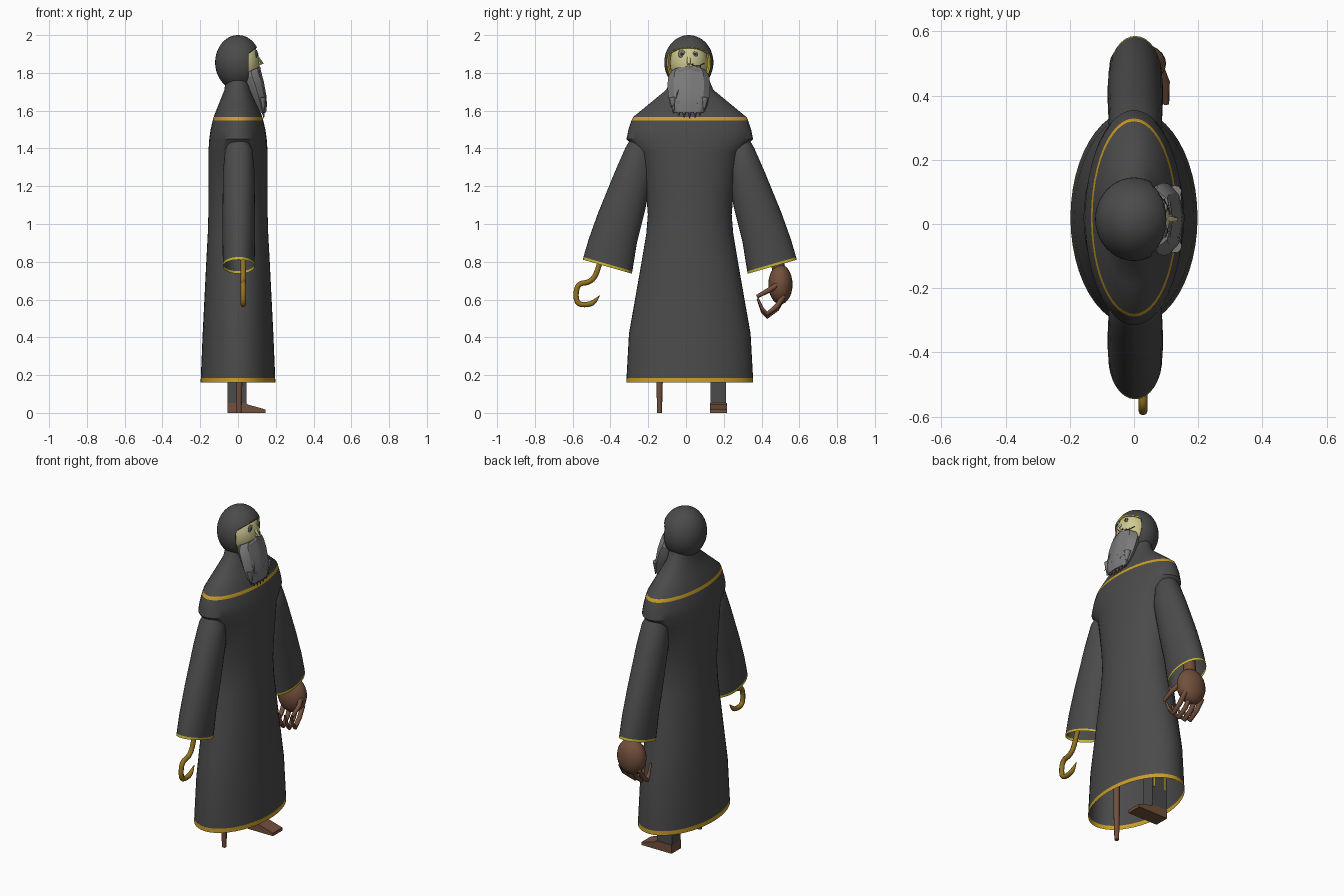
import bpy, bmesh, math
from mathutils import Vector

if "Cube" in bpy.data.objects:
    bpy.data.objects.remove(bpy.data.objects["Cube"])

CY = 0.02  # side-to-side centre of the figure


def material(name, r, g, b):
    m = bpy.data.materials.new(name)
    m.diffuse_color = (r, g, b, 1)
    m.use_nodes = True
    m.node_tree.nodes["Principled BSDF"].inputs["Base Color"].default_value = m.diffuse_color
    return m


CLOTH = material("charcoal cloth", 0.07, 0.07, 0.07)
GOLD = material("gold trim", 0.6, 0.34, 0.02)
YELLOW = material("yellow lining", 0.58, 0.47, 0.03)
BRASS = material("brass", 0.29, 0.17, 0.015)
BROWN = material("brown leather", 0.17, 0.08, 0.045)
SKIN = material("pale skin", 0.62, 0.58, 0.28)
BEARD = material("grey hair", 0.2, 0.2, 0.2)
DARK = material("dark ink", 0.03, 0.03, 0.03)


def finish(ob, mats, angle=35):
    for m in mats:
        ob.data.materials.append(m)
    bpy.ops.object.select_all(action='DESELECT')
    ob.select_set(True)
    bpy.context.view_layer.objects.active = ob
    bpy.ops.object.shade_smooth_by_angle(angle=math.radians(angle))
    return ob


def from_bmesh(name, bm, mats, angle=35):
    bmesh.ops.recalc_face_normals(bm, faces=bm.faces)
    me = bpy.data.meshes.new(name)
    bm.to_mesh(me)
    bm.free()
    ob = bpy.data.objects.new(name, me)
    bpy.context.collection.objects.link(ob)
    return finish(ob, mats, angle)


def loft(name, rings, mats, trim=(), n=40, wave=0.0, cap_first=False, cap_last=False, angle=35):
    """Skin rings of (centre, u axis, v axis); bands listed in trim use the second material."""
    bm = bmesh.new()
    loops = []
    for c, u, v in rings:
        c, u, v = Vector(c), Vector(u), Vector(v)
        loop = []
        for i in range(n):
            a = 2 * math.pi * i / n
            s = 1 + wave * (1 if i % 4 == 0 else -0.5 if i % 4 == 2 else 0)
            loop.append(bm.verts.new(c + (u * math.cos(a) + v * math.sin(a)) * s))
        loops.append(loop)
    for k in range(len(loops) - 1):
        for i in range(n):
            j = (i + 1) % n
            f = bm.faces.new((loops[k][i], loops[k][j], loops[k + 1][j], loops[k + 1][i]))
            f.material_index = 1 if k in trim else 0
    if cap_first:
        bm.faces.new(loops[0])
    if cap_last:
        bm.faces.new(loops[-1])
    return from_bmesh(name, bm, mats, angle)


def ellipsoid(name, loc, size, mat, seg=32, rings=20):
    bpy.ops.mesh.primitive_uv_sphere_add(segments=seg, ring_count=rings, radius=1, location=loc)
    ob = bpy.context.object
    ob.name = name
    ob.scale = size
    bpy.ops.object.transform_apply(location=False, rotation=False, scale=True)
    return finish(ob, [mat], 60)


def rod(name, pts, r, mat, smooth=False, end=1.0):
    """Round bar along points, thinning to the end factor at the last one."""
    cu = bpy.data.curves.new(name, 'CURVE')
    cu.dimensions = '3D'
    cu.bevel_depth, cu.bevel_resolution, cu.use_fill_caps = r, 2, True
    sp = cu.splines.new('NURBS' if smooth else 'POLY')
    sp.points.add(len(pts) - 1)
    for p, co in zip(sp.points, pts):
        p.co = (*co, 1)
    sp.points[-1].radius = end
    if smooth:
        sp.order_u, sp.use_endpoint_u, sp.resolution_u = 3, True, 6
    ob = bpy.data.objects.new(name, cu)
    bpy.context.collection.objects.link(ob)
    bpy.ops.object.select_all(action='DESELECT')
    ob.select_set(True)
    bpy.context.view_layer.objects.active = ob
    bpy.ops.object.convert(target='MESH')
    return finish(bpy.context.object, [mat], 50)


def box(name, lo, hi, mat):
    bm = bmesh.new()
    bmesh.ops.create_cube(bm, size=1)
    for v in bm.verts:
        v.co = [(a + b) / 2 + c * (b - a) for a, b, c in zip(lo, hi, v.co)]
    return from_bmesh(name, bm, [mat])


# robe with hem and shoulder trim: height, half depth, half width
profile = [(0.16, 0.198, 0.336), (0.185, 0.197, 0.335), (0.42, 0.187, 0.322), (0.6, 0.178, 0.29),
           (0.8, 0.168, 0.255), (0.95, 0.16, 0.23), (1.05, 0.157, 0.222), (1.15, 0.157, 0.23),
           (1.38, 0.157, 0.27), (1.45, 0.152, 0.335), (1.5, 0.145, 0.325), (1.548, 0.134, 0.309),
           (1.566, 0.129, 0.3), (1.64, 0.1, 0.21), (1.71, 0.072, 0.125), (1.77, 0.065, 0.1)]
loft("robe", [((0, CY, z), (rx, 0, 0), (0, ry, 0)) for z, rx, ry in profile],
     [CLOTH, GOLD], trim=(0, 11), n=48)

# sleeves: inner and outer edge in side and height, half depth
edges = [(0.26, 1.435, 0.33, 1.455, 0.045), (0.225, 1.385, 0.36, 1.405, 0.072),
         (0.212, 1.29, 0.415, 1.28, 0.083), (0.255, 1.08, 0.505, 1.06, 0.086),
         (0.30, 0.9, 0.555, 0.92, 0.086), (0.324, 0.75, 0.583, 0.825, 0.084),
         (0.327, 0.737, 0.586, 0.811, 0.084)]
for side, label in ((1, "left"), (-1, "right")):
    rings = []
    for yi, zi, yo, zo, hx in edges:
        cy, hy, hz = (yi + yo) / 2 - CY, (yo - yi) / 2, (zo - zi) / 2
        rings.append(((0.004, CY + side * cy, (zi + zo) / 2), (hx, 0, 0), (0, side * hy, hz)))
    loft(label + "_sleeve", rings, [CLOTH, YELLOW], trim=(5,), n=32, cap_first=True)

# hood: ellipsoid shell with the face opening cut by two planes
bm = bmesh.new()
bmesh.ops.create_uvsphere(bm, u_segments=40, v_segments=28, radius=1)
for v in bm.verts:
    v.co = (v.co.x * 0.121, v.co.y * 0.13 + 0.015, v.co.z * 0.145 + 1.855)
brow_co, brow_no = Vector((0.11, 0, 1.942)), Vector((-0.045, 0, 0.06)).normalized()
for co, no in ((Vector((0.055, 0, 0)), Vector((1, 0, 0))), (brow_co, brow_no)):
    bmesh.ops.bisect_plane(bm, geom=bm.verts[:] + bm.edges[:] + bm.faces[:], plane_co=co, plane_no=no)
opening = []
for f in bm.faces:
    c = f.calc_center_median()
    if c.x > 0.055 and (c - brow_co).dot(brow_no) < 0:
        opening.append(f)
bmesh.ops.delete(bm, geom=opening, context='FACES')
hood = from_bmesh("hood", bm, [CLOTH, YELLOW], 50)
shell = hood.modifiers.new("thickness", 'SOLIDIFY')
shell.thickness, shell.offset = 0.01, -1
shell.material_offset = shell.material_offset_rim = 1

# face
ellipsoid("head", (0.012, 0.015, 1.855), (0.1, 0.1, 0.128), SKIN)
rod("nose", [(0.1, 0.015, 1.885), (0.128, 0.015, 1.852), (0.1, 0.015, 1.845)], 0.009, SKIN)


def face_x(y, z):
    return 0.012 + 0.1 * math.sqrt(max(0, 1 - ((y - 0.015) / 0.1) ** 2 - ((z - 1.855) / 0.128) ** 2))


for label, y, r in (("right", -0.022, 0.021), ("left", 0.05, 0.014)):
    x = face_x(y, 1.9)
    ellipsoid(label + "_eye", (x, y, 1.9), (0.006, r, r), BEARD, 16, 8)
    ellipsoid(label + "_pupil", (x + 0.005, y, 1.9), (0.004, r * 0.4, r * 0.4), DARK, 12, 8)
mouth = [(face_x(y, z) + 0.001, y, z) for y, z in ((0.03, 1.845), (0.05, 1.836), (0.07, 1.836), (0.095, 1.85))]
rod("mouth", mouth, 0.0025, DARK)
for x, y, z in mouth[:3]:
    rod("mouth_stitch", [(x, y + 0.007, z - 0.008), (x, y + 0.007, z + 0.006)], 0.002, DARK)

# beard: ridged body with pointed locks
beard = [(1.812, 0.07, 0.045, 0.085, 0.02), (1.785, 0.073, 0.046, 0.102, 0.025),
         (1.74, 0.09, 0.045, 0.108, 0.01), (1.68, 0.107, 0.041, 0.105, 0),
         (1.63, 0.121, 0.031, 0.094, 0), (1.59, 0.13, 0.018, 0.075, 0)]
loft("beard", [((cx, 0.015, z), (rx, 0, t), (0, ry, 0)) for z, cx, rx, ry, t in beard],
     [BEARD], n=32, wave=0.05, cap_first=True, cap_last=True, angle=25)
locks = [(-0.07, 1.67, 1.585), (-0.04, 1.65, 1.57), (-0.01, 1.64, 1.562), (0.02, 1.65, 1.558),
         (0.05, 1.64, 1.563), (0.078, 1.65, 1.572), (0.1, 1.67, 1.59)]
for y, top, tip in locks:
    rod("beard_lock", [(0.128, y, top), (0.137, y * 0.95, tip)], 0.021, BEARD, end=0.05)
for y, z in ((-0.04, 1.74), (0.0, 1.72), (0.045, 1.74), (0.07, 1.71), (-0.06, 1.69)):
    rod("front_lock", [(0.115, y, z), (0.15, y - 0.012, z - 0.075)], 0.014, BEARD, end=0.05)
for s in (-1, 1):
    rod("moustache", [(0.107, 0.015, 1.825), (0.1, 0.015 + s * 0.05, 1.81), (0.07, 0.015 + s * 0.095, 1.785)],
        0.014, BEARD, end=0.4)

# hook in place of the right hand
hook = [(-0.42, 0.88), (-0.455, 0.8), (-0.48, 0.72), (-0.515, 0.69), (-0.57, 0.685), (-0.585, 0.63),
        (-0.575, 0.575), (-0.52, 0.572), (-0.485, 0.585), (-0.457, 0.622)]
rod("hook", [(0.028, y, z) for y, z in hook], 0.014, BRASS, smooth=True, end=0.1)
ellipsoid("hook_socket", (0.02, -0.42, 0.89), (0.04, 0.04, 0.04), BRASS, 16, 10)

# left hand with curled fingers
ellipsoid("palm", (0.012, 0.5, 0.68), (0.088, 0.064, 0.105), BROWN, 24, 14)
rod("wrist", [(0.01, 0.47, 0.92), (0.01, 0.495, 0.72)], 0.035, BROWN)
for i in range(4):
    x = -0.05 + i * 0.04
    z = 0.012 * abs(i - 1.5)
    rod("finger", [(x, 0.52, 0.62), (x + 0.005, 0.48, 0.545 + z), (x + 0.01, 0.43, 0.505 + z),
                   (x + 0.015, 0.405, 0.53 + z)], 0.014, BROWN, end=0.75)
    rod("fingertip", [(x + 0.015, 0.405, 0.53 + z), (x + 0.018, 0.38, 0.605)], 0.009, BROWN, end=0.7)
rod("thumb", [(0.075, 0.5, 0.69), (0.098, 0.44, 0.65), (0.1, 0.375, 0.615)], 0.014, BROWN, end=0.7)

# booted left leg with striped trouser
box("trouser_leg", (-0.055, 0.13, 0.05), (0.045, 0.212, 0.6), CLOTH)
for x in (-0.045, 0.03):
    box("trouser_stripe", (x, 0.21, 0.17), (x + 0.012, 0.216, 0.6), YELLOW)
bm = bmesh.new()
sole = [bm.verts.new((x, 0.126, z)) for x, z in
        ((-0.055, 0), (0.145, 0), (0.145, 0.018), (0.05, 0.045), (0.045, 0.052), (-0.055, 0.052))]
shoe = bmesh.ops.extrude_face_region(bm, geom=[bm.faces.new(sole)])
bmesh.ops.translate(bm, vec=(0, 0.09, 0), verts=[g for g in shoe["geom"] if isinstance(g, bmesh.types.BMVert)])
from_bmesh("shoe", bm, [BROWN])

# peg leg
rod("peg_leg", [(0.006, -0.14, 0.6), (0.006, -0.14, 0.16), (0.006, -0.14, 0)], 0.017, BROWN, end=0.75)
